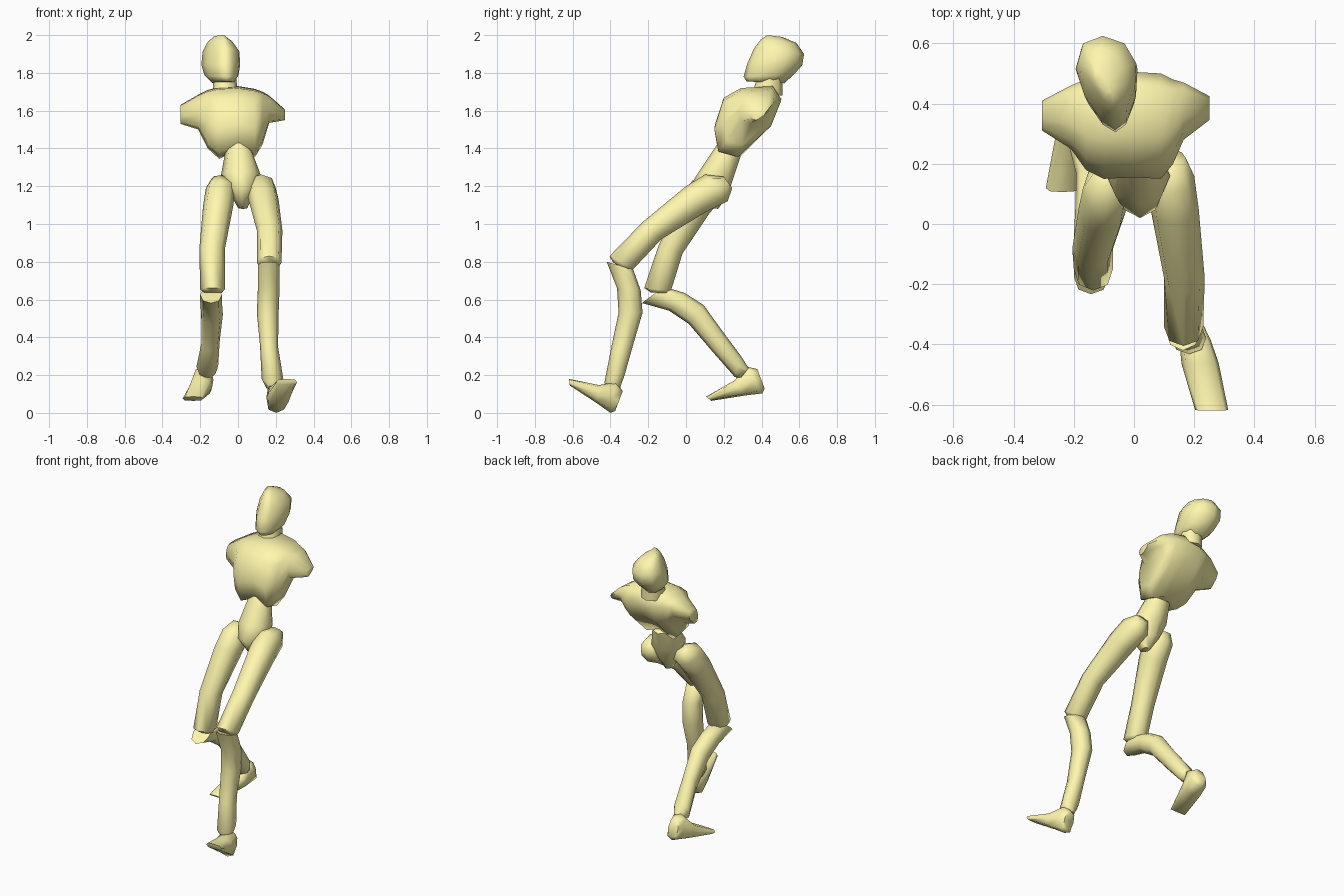
import bpy, bmesh
from math import sin, cos, pi, radians, copysign

if "Cube" in bpy.data.objects:
    bpy.data.objects.remove(bpy.data.objects["Cube"])

cream = bpy.data.materials.new("pale_yellow")
cream.diffuse_color = (1.0, 0.93, 0.42, 1)
cream.use_nodes = True
cream.node_tree.nodes["Principled BSDF"].inputs["Base Color"].default_value = cream.diffuse_color


def finish(name, rings):
    """Skin a list of closed rings, cap both ends, shade smooth with sharp edges."""
    bm = bmesh.new()
    loops = [[bm.verts.new(p) for p in r] for r in rings]
    n = len(loops[0])
    for a, b in zip(loops, loops[1:]):
        for i in range(n):
            j = (i + 1) % n
            bm.faces.new((a[i], a[j], b[j], b[i]))
    bm.faces.new(loops[0][::-1])
    bm.faces.new(loops[-1])
    bmesh.ops.recalc_face_normals(bm, faces=bm.faces)
    me = bpy.data.meshes.new(name)
    bm.to_mesh(me)
    bm.free()
    me.materials.append(cream)
    ob = bpy.data.objects.new(name, me)
    bpy.context.collection.objects.link(ob)
    bpy.ops.object.select_all(action='DESELECT')
    ob.select_set(True)
    bpy.context.view_layer.objects.active = ob
    bpy.ops.object.shade_smooth_by_angle(angle=radians(65))


def loft(name, sections, n=8, p=0.9, taper=0.0, skew=0.0):
    """Each section: x range, then the front and back point (y, z) of the ring."""
    rings = []
    for xl, xr, y1, z1, y2, z2 in sections:
        ring = []
        for i in range(n):
            t = 2 * pi * i / n
            c, s = (copysign(abs(v) ** p, v) if abs(v) > 1e-6 else 0.0
                    for v in (cos(t), sin(t)))
            x = (xl + xr) / 2 + (xr - xl) / 2 * s * (1 - taper * c) + skew * c
            ring.append((x, (y1 + y2) / 2 + (y1 - y2) / 2 * c,
                         (z1 + z2) / 2 + (z1 - z2) / 2 * c))
        rings.append(ring)
    finish(name, rings)


def pair(part, sections, start, end, dx, p=0.9):
    """Left part, plus its mirror swung in the side plane to run start -> end."""
    loft("left_" + part, sections, p=p)
    mid = lambda s: complex(s[2] + s[4], s[3] + s[5]) / 2
    a, b = mid(sections[0]), mid(sections[-1])
    unit = (end - start) / abs(end - start)

    def swing(y, z):
        q = (complex(y, z) - a) / (b - a)
        w = start + unit * complex(q.real * abs(end - start), q.imag * abs(b - a))
        return w.real, w.imag
    loft("right_" + part, [(dx - s[1], dx - s[0], *swing(s[2], s[3]), *swing(s[4], s[5]))
                           for s in sections], p=p)


# Head: egg narrowing toward the face
loft("head", [
    (-.13, -.02, .32, 1.755, .52, 1.745),
    (-.168, .005, .305, 1.78, .57, 1.79),
    (-.184, .014, .325, 1.85, .615, 1.84),
    (-.178, .01, .36, 1.93, .625, 1.9),
    (-.152, -.03, .395, 1.975, .585, 1.958),
    (-.12, -.075, .43, 2.0, .51, 1.99)], n=10, p=1, taper=.3, skew=.02)

# Neck
loft("neck", [
    (-.135, .0, .35, 1.69, .51, 1.68),
    (-.13, -.01, .38, 1.78, .51, 1.78)])

# Chest: one side profile, fitted to (x, y range, z range) from shoulder to shoulder
profile = [(.06, .08), (0, .42), (.13, .82), (.39, .97),
           (.87, 1), (1, .8), (.86, .46), (.36, 0)]
chest = [(-.305, .31, .41, 1.53, 1.63), (-.21, .25, .46, 1.5, 1.685),
         (-.16, .18, .48, 1.4, 1.71), (-.1, .15, .5, 1.345, 1.725),
         (0, .155, .505, 1.39, 1.73), (.09, .15, .5, 1.355, 1.715),
         (.13, .2, .48, 1.42, 1.7), (.165, .28, .47, 1.535, 1.68),
         (.25, .345, .425, 1.55, 1.605)]
finish("chest", [[(x, y0 + u * (y1 - y0), z0 + v * (z1 - z0)) for u, v in profile]
                 for x, y0, y1, z0, z1 in chest])

# Waist and pelvis wedge
loft("pelvis", [
    (-.065, .07, .17, 1.43, .29, 1.36),
    (-.09, .12, .07, 1.28, .25, 1.24),
    (-.05, .09, .02, 1.2, .22, 1.15),
    (.0, .05, .09, 1.09, .17, 1.08)])

# Thighs
pair("thigh", [
    (.08, .17, .2, 1.25, .245, 1.19),
    (.045, .2, .1, 1.262, .22, 1.12),
    (.055, .215, .0, 1.2, .1, 1.06),
    (.1, .235, -.23, 1.01, -.13, .92),
    (.1, .23, -.405, .83, -.28, .76),
    (.115, .215, -.385, .795, -.3, .75)],
    complex(.16, 1.24), complex(-.14, .635), .03)

# Shins
pair("shin", [
    (.105, .22, -.42, .8, -.28, .76),
    (.105, .22, -.365, .66, -.24, .65),
    (.1, .215, -.357, .53, -.23, .53),
    (.117, .212, -.397, .34, -.28, .36),
    (.125, .24, -.432, .16, -.325, .2),
    (.15, .22, -.42, .13, -.35, .13)],
    complex(-.175, .625), complex(.31, .21), .02)

# Feet: heel to toe, each section runs top to sole
pair("foot", [
    (.17, .24, -.335, .115, -.375, .01),
    (.15, .255, -.37, .165, -.4, .0),
    (.158, .282, -.46, .147, -.47, .05),
    (.203, .313, -.62, .18, -.615, .145)],
    complex(.397, .18), complex(.12, .075), .02, p=.7)
